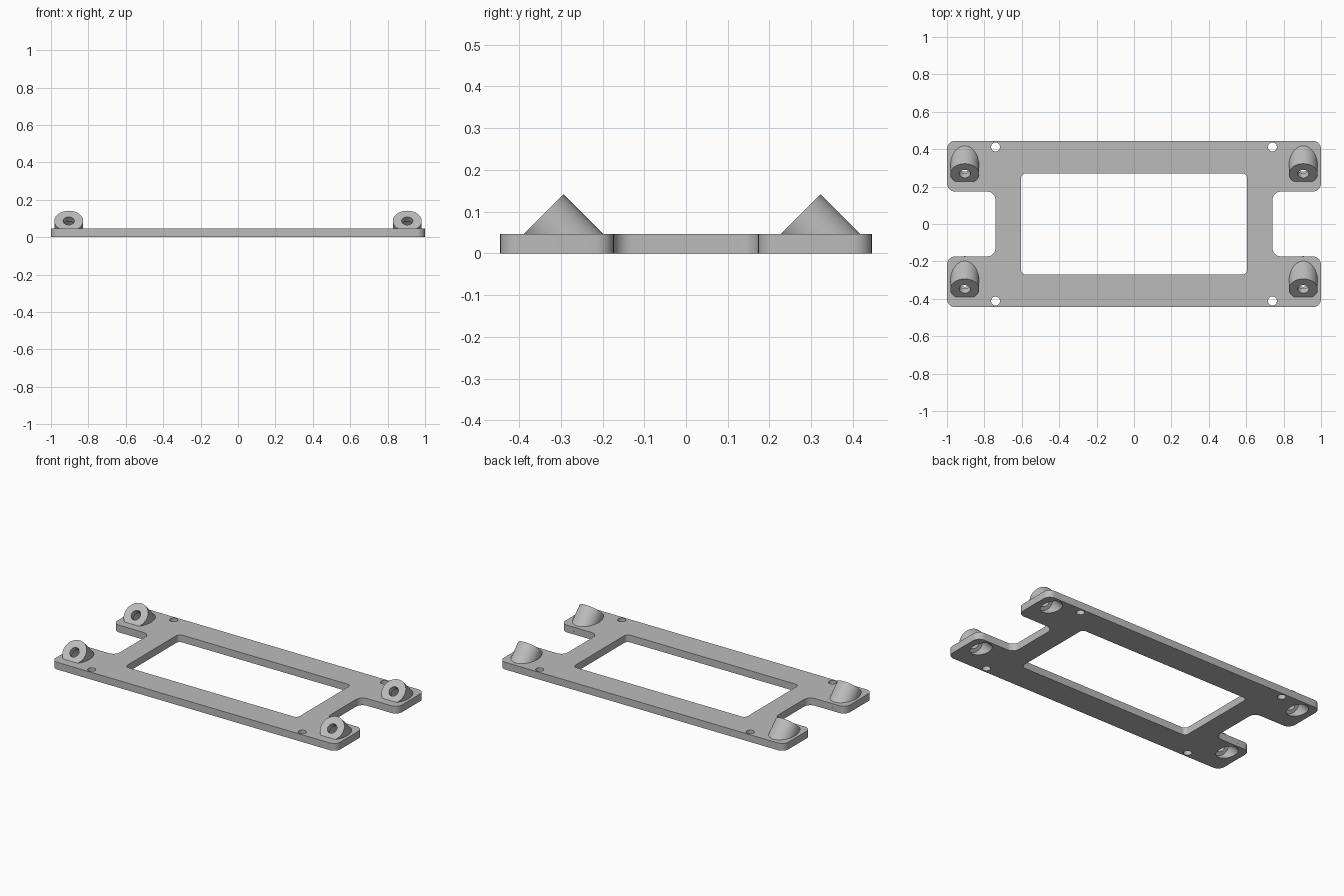
import bpy, bmesh
from math import pi, cos, sin, radians
from mathutils import Vector, Matrix

if "Cube" in bpy.data.objects:
    bpy.data.objects.remove(bpy.data.objects["Cube"])

THICK = 0.046
SEGS = 48

grey = bpy.data.materials.new("plain_grey")
grey.use_nodes = True
grey.diffuse_color = (0.5, 0.5, 0.5, 1)
grey.node_tree.nodes["Principled BSDF"].inputs["Base Color"].default_value = (0.5, 0.5, 0.5, 1)


def finish(name, bm):
    bmesh.ops.recalc_face_normals(bm, faces=bm.faces)
    mesh = bpy.data.meshes.new(name)
    bm.to_mesh(mesh)
    bm.free()
    mesh.materials.append(grey)
    obj = bpy.data.objects.new(name, mesh)
    bpy.context.collection.objects.link(obj)
    return obj


def prism(name, corners, radius, z0, z1, steps=8):
    """Extrude a right-angled outline with every corner rounded."""
    bm = bmesh.new()
    verts = []
    for i, corner in enumerate(corners):
        p = Vector(corner)
        a = (Vector(corners[i - 1]) - p).normalized()
        b = (Vector(corners[(i + 1) % len(corners)]) - p).normalized()
        centre = p + (a + b) * radius
        for s in range(steps + 1):
            t = s / steps * pi / 2
            q = centre - b * radius * cos(t) - a * radius * sin(t)
            verts.append(bm.verts.new((q.x, q.y, z0)))
    face = bm.faces.new(verts)
    top = bmesh.ops.extrude_face_region(bm, geom=[face])["geom"]
    bmesh.ops.translate(bm, vec=(0, 0, z1 - z0),
                        verts=[v for v in top if isinstance(v, bmesh.types.BMVert)])
    return finish(name, bm)


def rod(name, origin, radius, start, end, tilt=0.0, floor=None):
    """Cylinder running down its own axis from start to end below origin."""
    bm = bmesh.new()
    place = (Matrix.Translation(origin) @ Matrix.Rotation(tilt, 4, "X")
             @ Matrix.Translation((0, 0, -(start + end) / 2)))
    bmesh.ops.create_cone(bm, cap_ends=True, segments=SEGS, radius1=radius,
                          radius2=radius, depth=end - start, matrix=place)
    if floor is not None:
        cut = bmesh.ops.bisect_plane(bm, geom=bm.verts[:] + bm.edges[:] + bm.faces[:],
                                     plane_co=(0, 0, floor), plane_no=(0, 0, -1),
                                     clear_outer=True)
        edges = [e for e in cut["geom_cut"] if isinstance(e, bmesh.types.BMEdge)]
        bmesh.ops.holes_fill(bm, edges=edges)
    return finish(name, bm)


def combine(target, tool, operation):
    mod = target.modifiers.new(operation.lower(), "BOOLEAN")
    mod.operation = operation
    mod.solver = "EXACT"
    mod.object = tool
    bpy.context.view_layer.objects.active = target
    bpy.ops.object.modifier_apply(modifier=mod.name)
    bpy.data.objects.remove(tool)


# Plate with a notch in each short end
X, Y, NX, NY = 1.0, 0.445, 0.74, 0.173
plate = prism("mounting_plate",
              [(-X, -Y), (X, -Y), (X, -NY), (NX, -NY), (NX, NY), (X, NY),
               (X, Y), (-X, Y), (-X, NY), (-NX, NY), (-NX, -NY), (-X, -NY)],
              0.045, 0, THICK)

# Central window
WX, WY = 0.605, 0.27
window = prism("window_cutter", [(-WX, -WY), (WX, -WY), (WX, WY), (-WX, WY)],
               0.025, -0.1, 0.2)
combine(plate, window, "DIFFERENCE")

# Small vertical screw holes
for x in (-NX, NX):
    for y in (-0.412, 0.412):
        combine(plate, rod("hole_cutter", (x, y, 0.1), 0.024, 0, 0.2), "DIFFERENCE")

# Slanted bosses, each with a screw hole and a wider pocket from below
TILT = radians(45)
for x in (-0.905, 0.905):
    for y in (-0.348, 0.268):
        face = (x, y, 0.087)
        combine(plate, rod("boss", face, 0.077, 0, 0.3, TILT, 0.02), "UNION")
        combine(plate, rod("bore_cutter", face, 0.03, -0.05, 0.1, TILT), "DIFFERENCE")
        combine(plate, rod("pocket_cutter", face, 0.053, 0.035, 0.3, TILT), "DIFFERENCE")

bpy.ops.object.select_all(action="DESELECT")
plate.select_set(True)
bpy.context.view_layer.objects.active = plate
bpy.ops.object.shade_smooth_by_angle(angle=radians(30))
